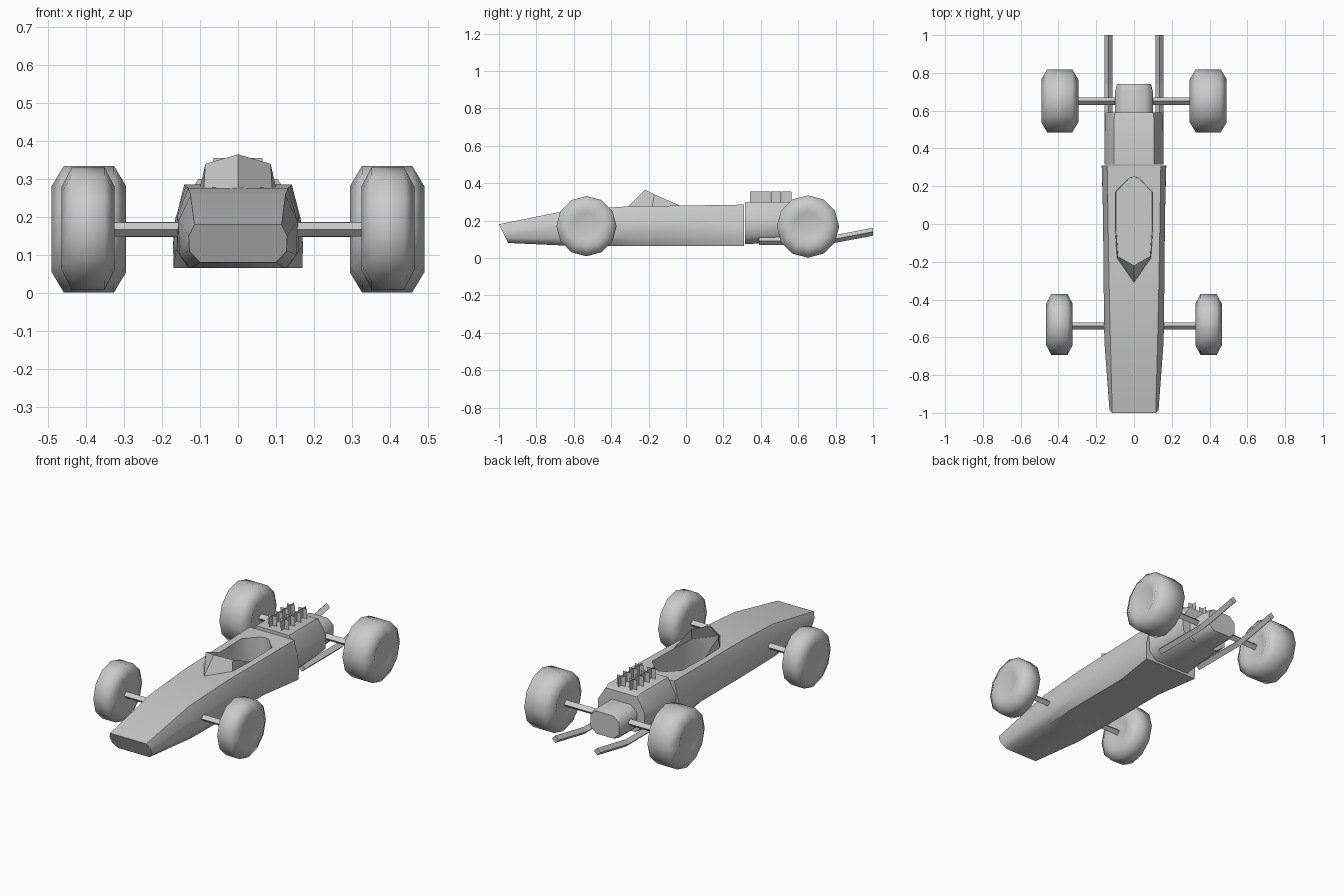
import bpy, bmesh, math

if "Cube" in bpy.data.objects:
    bpy.data.objects.remove(bpy.data.objects["Cube"])


def make(name, verts, faces, smooth=None):
    mesh = bpy.data.meshes.new(name)
    mesh.from_pydata(verts, [], faces)
    bm = bmesh.new()
    bm.from_mesh(mesh)
    bmesh.ops.recalc_face_normals(bm, faces=bm.faces)
    bm.to_mesh(mesh)
    bm.free()
    ob = bpy.data.objects.new(name, mesh)
    bpy.context.collection.objects.link(ob)
    if smooth:
        shade(ob, smooth)
    return ob


def shade(ob, angle):
    bpy.ops.object.select_all(action='DESELECT')
    ob.select_set(True)
    bpy.context.view_layer.objects.active = ob
    bpy.ops.object.shade_smooth_by_angle(angle=math.radians(angle))


def loft(name, rings, smooth=None):
    """Skin between equal-length closed rings and cap both ends."""
    n = len(rings[0])
    verts = [p for r in rings for p in r]
    faces = [(k * n + i, k * n + (i + 1) % n, (k + 1) * n + (i + 1) % n, (k + 1) * n + i)
             for k in range(len(rings) - 1) for i in range(n)]
    faces += [tuple(range(n)), tuple(range(len(verts) - n, len(verts)))]
    return make(name, verts, faces, smooth)


def section(y, half, shear=0.0):
    """Symmetric cross-section from right-hand (x, z) points, bottom to top."""
    outline = half + [(-x, z) for x, z in reversed(half)]
    top = half[-1][1]
    return [(x, y + shear * (top - z), z) for x, z in outline]


def diamond(c, r, axis):
    ring = []
    for a, b in ((r, 0), (0, r), (-r, 0), (0, -r)):
        off = (0, a, b) if axis == 'x' else (a, 0, b)
        ring.append(tuple(c[i] + off[i] for i in range(3)))
    return ring


def wheel(name, cx, cy, cz, r, half_w, tread_w):
    prof = [(-half_w * .85, r * .45), (-half_w, r * .68), (-tread_w, r),
            (tread_w, r), (half_w, r * .68), (half_w * .85, r * .45)]
    rings = [[(cx + x, cy + q * math.sin(i * math.pi / 6), cz + q * math.cos(i * math.pi / 6))
              for i in range(12)] for x, q in prof]
    return loft(name, rings, 80)


# Body shell
body = loft("body_shell", [
    section(-1.0, [(.10, .08), (.128, .11), (.13, .15), (.115, .18)], .5),
    section(-.62, [(.125, .065), (.155, .10), (.157, .19), (.125, .257)]),
    section(-.30, [(.13, .065), (.161, .11), (.161, .20), (.132, .276)]),
    section(.05, [(.13, .065), (.164, .115), (.164, .20), (.138, .281)]),
    section(.31, [(.17, .065), (.171, .12), (.17, .17), (.142, .285)]),
])

# Cockpit opening
hole = [(0, -.30), (.09, -.18), (.10, -.03), (.10, .17), (.03, .24),
        (0, .25), (-.03, .24), (-.10, .17), (-.10, -.03), (-.09, -.18)]
cutter = loft("cockpit_cutter", [[(x * .93, y, .11) for x, y in hole],
                                 [(x, y, .40) for x, y in hole]])
cutter.hide_render = True
mod = body.modifiers.new("cockpit", 'BOOLEAN')
mod.operation = 'DIFFERENCE'
mod.solver = 'EXACT'
mod.object = cutter
bpy.context.view_layer.objects.active = body
bpy.ops.object.modifier_apply(modifier=mod.name)
bpy.data.objects.remove(cutter)
shade(body, 50)

# Windscreen
make("windscreen",
     [(0, -.31, .274), (0, -.22, .365), (.09, -.18, .276), (.086, -.17, .34), (.10, -.03, .279),
      (-.09, -.18, .276), (-.086, -.17, .34), (-.10, -.03, .279)],
     [(0, 2, 3, 1), (2, 4, 3), (0, 1, 6, 5), (5, 6, 7)])

# Engine block and gearbox
loft("engine_cover", [
    section(.315, [(.11, .075), (.155, .12), (.157, .21), (.105, .30)]),
    section(.56, [(.09, .08), (.15, .13), (.154, .21), (.105, .30)]),
    section(.59, [(.09, .085), (.145, .13), (.15, .21), (.10, .29)]),
], 50)
loft("gearbox", [
    section(.585, [(.06, .085), (.10, .12), (.10, .20), (.06, .235)]),
    section(.70, [(.06, .085), (.10, .12), (.10, .20), (.06, .235)]),
    section(.74, [(.055, .095), (.09, .125), (.09, .195), (.055, .225)]),
], 50)

# Intake stacks: crossed upright sheets in two rows
verts, faces = [], []
for cx in (-.038, .038):
    for k in range(4):
        cy = .37 + k * .0557
        for dx, dy in ((.027, 0), (0, .027)):
            b = len(verts)
            verts += [(cx - dx, cy - dy, .29), (cx + dx, cy + dy, .29),
                      (cx + dx, cy + dy, .356), (cx - dx, cy - dy, .356)]
            faces.append((b, b + 1, b + 2, b + 3))
make("intake_stacks", verts, faces)

# Wheels, axles and exhausts on both sides
for s, side in ((1, "right"), (-1, "left")):
    wheel("front_wheel_" + side, s * .395, -.532, .17, .161, .07, .043)
    wheel("rear_wheel_" + side, s * .393, .652, .168, .167, .098, .066)
    loft("front_axle_" + side, [diamond((s * x, -.54, .167), .019, 'x') for x in (.13, .36)])
    loft("rear_axle_" + side, [diamond((s * x, .65, .167), .02, 'x') for x in (.08, .34)])
    loft("exhaust_" + side, [diamond((s * .134, y, z), .021, 'y')
                             for y, z in ((.39, .091), (.74, .091), (1.0, .14))])
